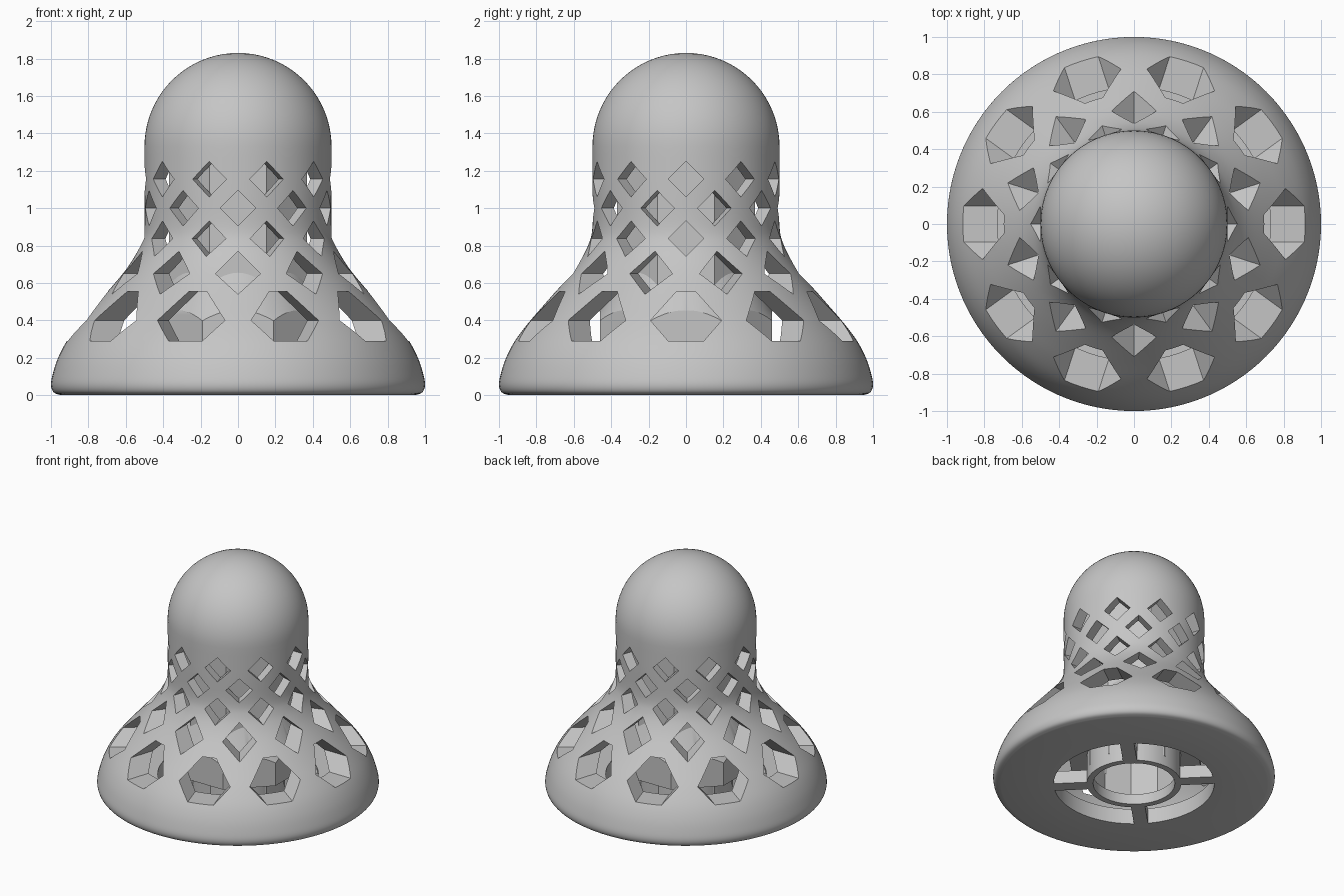
import bpy
import bmesh
import math
from mathutils import Vector, Matrix

if "Cube" in bpy.data.objects:
    bpy.data.objects.remove(bpy.data.objects["Cube"], do_unlink=True)

grey = bpy.data.materials.new("plain_grey")
grey.use_nodes = True
colour = (0.56, 0.56, 0.56, 1)
grey.diffuse_color = colour
grey.node_tree.nodes["Principled BSDF"].inputs["Base Color"].default_value = colour


def make_object(name, bm):
    bmesh.ops.recalc_face_normals(bm, faces=bm.faces)
    mesh = bpy.data.meshes.new(name)
    bm.to_mesh(mesh)
    bm.free()
    mesh.materials.append(grey)
    obj = bpy.data.objects.new(name, mesh)
    bpy.context.collection.objects.link(obj)
    return obj


def revolve(name, profile, sides, turn=0.0):
    """Spin an (r, z) profile; a closed loop unless both ends touch the axis."""
    bm = bmesh.new()
    verts = [bm.verts.new((r, 0, z)) for r, z in profile]
    edges = [bm.edges.new(pair) for pair in zip(verts, verts[1:])]
    if profile[0][0] > 0:
        edges.append(bm.edges.new((verts[-1], verts[0])))
    bmesh.ops.spin(bm, geom=verts + edges, cent=(0, 0, 0), axis=(0, 0, 1),
                   angle=math.tau, steps=sides)
    bmesh.ops.remove_doubles(bm, verts=bm.verts, dist=0.0002)
    bmesh.ops.rotate(bm, verts=bm.verts, matrix=Matrix.Rotation(turn, 3, 'Z'))
    return make_object(name, bm)


def smooth_path(points, steps=4):
    """Catmull-Rom curve through the points."""
    pts = [Vector(p) for p in points]
    pts = [2 * pts[0] - pts[1]] + pts + [2 * pts[-1] - pts[-2]]
    path = []
    for a, b, c, d in zip(pts, pts[1:], pts[2:], pts[3:]):
        for i in range(steps):
            t = i / steps
            p = 0.5 * (2 * b + (c - a) * t + (2 * a - 5 * b + 4 * c - d) * t * t
                       + (3 * b - a - 3 * c + d) * t ** 3)
            path.append((p.x, p.y))
    return path + [tuple(points[-1])]


def boolean(target, tool, operation):
    mod = target.modifiers.new(operation, 'BOOLEAN')
    mod.operation = operation
    mod.solver = 'EXACT'
    mod.use_self = True
    mod.object = tool
    bpy.context.view_layer.objects.active = target
    bpy.ops.object.modifier_apply(modifier=mod.name)
    bpy.data.objects.remove(tool, do_unlink=True)


def smooth(obj):
    bpy.ops.object.select_all(action='DESELECT')
    obj.select_set(True)
    bpy.context.view_layer.objects.active = obj
    bpy.ops.object.shade_smooth_by_angle(angle=math.radians(32))


# Hollow bell: dome, straight neck, flared skirt, rounded rim, open floor
dome = [(0.5 * math.sin(a), 1.33 + 0.5 * math.cos(a))
        for a in (math.pi / 2 * i / 20 for i in range(20))]
skirt = smooth_path([(0.5, 1.33), (0.5, 1.1), (0.5, 0.9), (0.52, 0.81), (0.56, 0.73),
                     (0.62, 0.645), (0.74, 0.505), (0.84, 0.39), (0.915, 0.29),
                     (0.962, 0.2), (0.99, 0.115), (1.0, 0.055), (0.985, 0.015), (0.945, 0)])
cavity = smooth_path([(0.83, 0.12), (0.79, 0.2), (0.73, 0.29), (0.62, 0.43),
                      (0.48, 0.64), (0.43, 0.8), (0.42, 0.9), (0.42, 1.28)])
shell = revolve("bell_shell", dome + skirt + [(0.57, 0), (0.57, 0.12)] + cavity
                + [(0, 1.32)], 120)

# Lattice windows: five staggered rings of ten radial prisms
diamond = [(0, -0.095), (0.095, 0), (0, 0.095), (-0.095, 0)]
wide_diamond = [(0, -0.11), (0.12, 0), (0, 0.12), (-0.12, 0)]
hexagon = [(-0.095, -0.11), (0.095, -0.11), (0.19, 0),
           (0.05, 0.155), (-0.05, 0.155), (-0.19, 0)]
rows = [(1.155, diamond, 0.38, 18), (1.0, diamond, 0.38, 0), (0.837, diamond, 0.38, 18),
        (0.65, wide_diamond, 0.4, 0), (0.4, hexagon, 0.51, 18)]
bm = bmesh.new()
for height, outline, start, offset in rows:
    for k in range(10):
        spin = Matrix.Rotation(math.radians(offset + 36 * k), 3, 'Z')
        ends = [[bm.verts.new(spin @ Vector((x, -depth, height + z))) for x, z in outline]
                for depth in (start, 1.2)]
        bm.faces.new(ends[0])
        bm.faces.new(ends[1][::-1])
        n = len(outline)
        for i in range(n):
            j = (i + 1) % n
            bm.faces.new((ends[0][j], ends[0][i], ends[1][i], ends[1][j]))
cutters = make_object("window_cutters", bm)
cutters.hide_render = True
boolean(shell, cutters, 'DIFFERENCE')
smooth(shell)

# Eight-sided inner core, its lower shoulder trimmed by a cone
flat = 1 / math.cos(math.pi / 8)
lower_core = revolve("core_base", [(0.46 * flat, 0.22), (0.46 * flat, 0.75),
                                   (0.34, 0.75), (0.34, 0.22)], 8, math.pi / 8)
cone = revolve("core_cone", [(0, 0.02), (0.64, 0.02), (0.56, 0.28), (0.5, 0.395),
                             (0.46, 0.455), (0.37, 0.655), (0.34, 0.72), (0, 0.72)], 96)
cone.hide_render = True
boolean(lower_core, cone, 'INTERSECT')
smooth(lower_core)
revolve("core_column", [(0, 0.42), (0.37 * flat, 0.42), (0.37 * flat, 1.3), (0, 1.3)],
        8, math.pi / 8)

# Hub: round tube rising from the floor, with a ten-sided socket inside
hub = revolve("hub_tube", [(0.335, 0), (0.335, 0.25), (0.322, 0.25), (0.322, 0.08),
                           (0.29, 0.08), (0.29, 0)], 64)
smooth(hub)
revolve("hub_socket", [(0.338, 0.08), (0.338, 0.44), (0.318, 0.44), (0.318, 0.08)],
        10, math.radians(18))

# Four diagonal spokes joining the hub to the floor
for k in range(4):
    bm = bmesh.new()
    bmesh.ops.create_cube(bm, size=1)
    bmesh.ops.scale(bm, verts=bm.verts, vec=(0.27, 0.1, 0.1))
    bmesh.ops.translate(bm, verts=bm.verts, vec=(0.455, 0, 0.05))
    bmesh.ops.rotate(bm, verts=bm.verts,
                     matrix=Matrix.Rotation(math.radians(45 + 90 * k), 3, 'Z'))
    make_object(f"floor_spoke_{k + 1}", bm)
